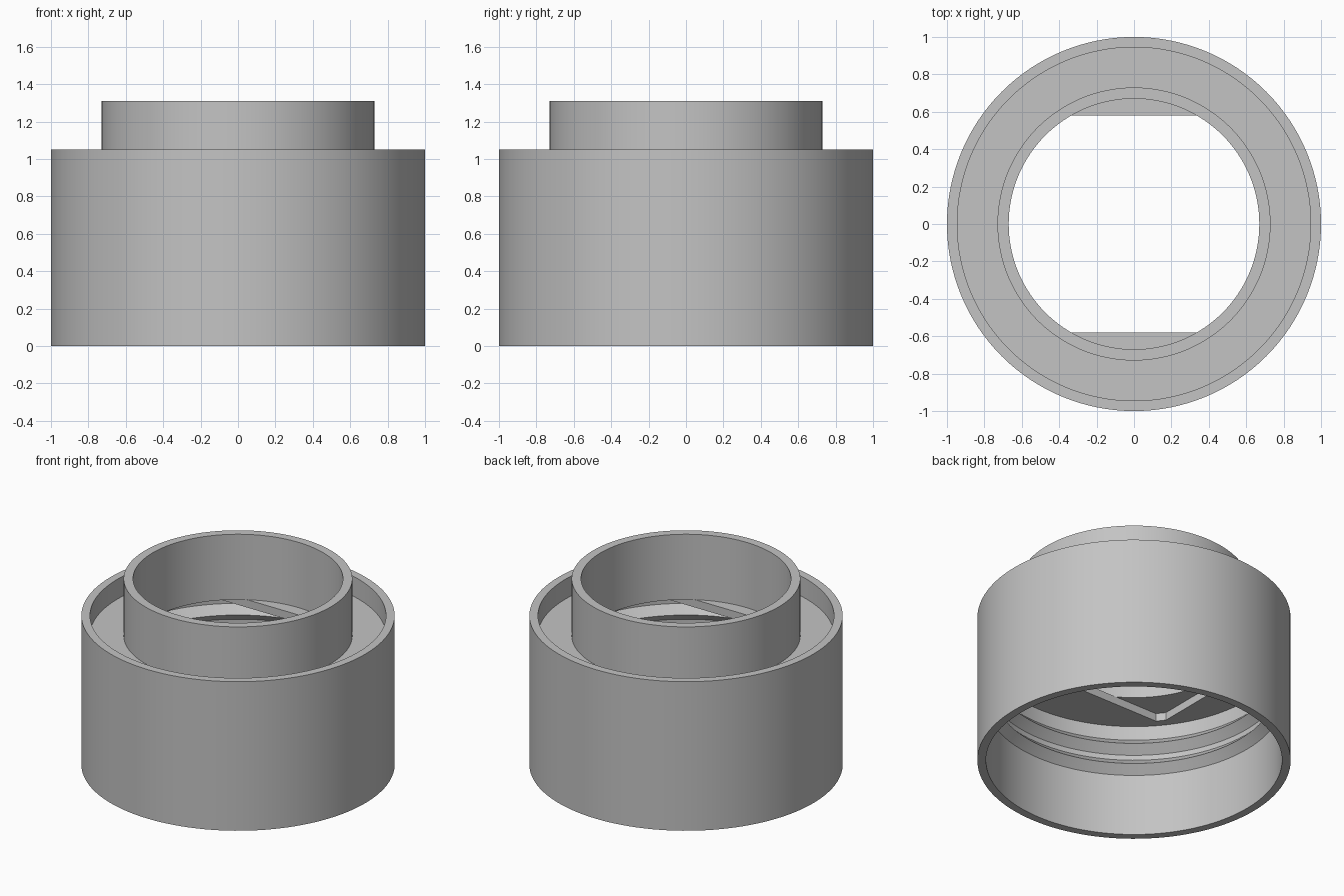
import bpy, bmesh, math

cube = bpy.data.objects.get("Cube")
if cube:
    bpy.data.objects.remove(cube, do_unlink=True)

grey = bpy.data.materials.new("plain_grey")
grey.use_nodes = True
colour = (0.55, 0.55, 0.55, 1)
grey.diffuse_color = colour
grey.node_tree.nodes["Principled BSDF"].inputs["Base Color"].default_value = colour


def ring_solid(name, angles, profile):
    """Sweep a closed profile round z; each profile entry is (radius function, height)."""
    bm = bmesh.new()
    rings = [[bm.verts.new((r(a) * math.cos(a), r(a) * math.sin(a), z)) for a in angles]
             for r, z in profile]
    n = len(angles)
    for i, low in enumerate(rings):
        high = rings[(i + 1) % len(rings)]
        for j in range(n):
            k = (j + 1) % n
            bm.faces.new((low[j], low[k], high[k], high[j]))
    bmesh.ops.recalc_face_normals(bm, faces=bm.faces[:])
    mesh = bpy.data.meshes.new(name)
    bm.to_mesh(mesh)
    bm.free()
    mesh.materials.append(grey)
    obj = bpy.data.objects.new(name, mesh)
    bpy.context.collection.objects.link(obj)
    bpy.ops.object.select_all(action='DESELECT')
    obj.select_set(True)
    bpy.context.view_layer.objects.active = obj
    bpy.ops.object.shade_smooth_by_angle(angle=math.radians(25))
    return obj


def fixed(radius):
    return lambda a: radius


BORE, NECK, NECK_BORE = 0.945, 0.73, 0.67
FLOOR, PLATE, LEDGE = 0.91, 0.85, 0.795
even = [math.tau * i / 128 for i in range(128)]

# Outer wall, top trough, neck and bore with two grip ridges
outline = [(1, 0), (1, 1.05), (BORE, 1.05), (BORE, FLOOR), (NECK, FLOOR),
           (NECK, 1.31), (NECK_BORE, 1.31), (NECK_BORE, PLATE), (BORE, PLATE)]
ridge = 0.056
for z in (0.583, 0.435):
    outline += [(BORE, z + 2 * ridge), (BORE - ridge, z + ridge), (BORE, z)]
outline.append((BORE, 0))
ring_solid("collar_body", even, [(fixed(r), z) for r, z in outline])

# Locking ledge with a rectangular opening, its corners trimmed round
HALF_X, HALF_Y, TRIM = 0.71, 0.58, 0.885


def opening(a):
    return min(TRIM, HALF_X / max(abs(math.cos(a)), 1e-6),
               HALF_Y / max(abs(math.sin(a)), 1e-6))


corners = [math.acos(HALF_X / TRIM), math.asin(HALF_Y / TRIM)]
corners += [math.pi - c for c in corners]
corners += [c + math.pi for c in corners]
ring_solid("locking_ledge", sorted(even + corners),
           [(opening, LEDGE), (fixed(BORE), LEDGE), (fixed(BORE), PLATE), (opening, PLATE)])
